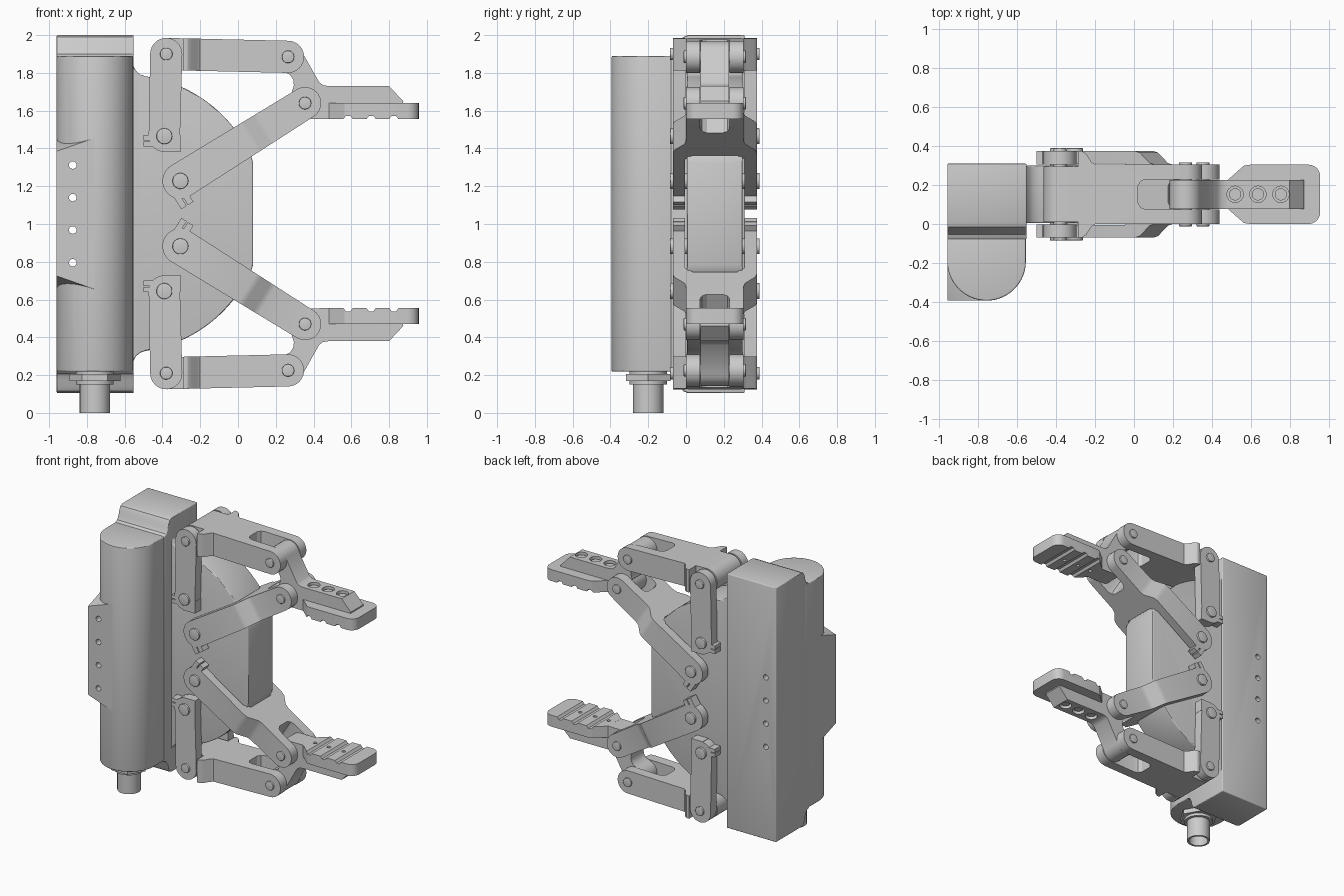
import bpy, bmesh, math
from mathutils import Matrix, Vector

if "Cube" in bpy.data.objects:
    bpy.data.objects.remove(bpy.data.objects["Cube"])

P1, P2, P3 = (-0.39, 1.465), (-0.38, 1.9), (0.265, 1.885)
P4, P5 = (-0.305, 1.228), (0.355, 1.64)
MID = 1.055          # height of the mirror plane between both fingers
YC = 0.1525          # centre of the linkage in depth


def finish(name, bm):
    bmesh.ops.recalc_face_normals(bm, faces=bm.faces)
    me = bpy.data.meshes.new(name)
    bm.to_mesh(me)
    bm.free()
    ob = bpy.data.objects.new(name, me)
    bpy.context.collection.objects.link(ob)
    return ob


def prism(name, pts, lo, hi, axis):
    put = {'x': lambda a, b, h: (h, a, b), 'y': lambda a, b, h: (a, h, b),
           'z': lambda a, b, h: (a, b, h)}[axis]
    bm = bmesh.new()
    rings = [[bm.verts.new(put(a, b, h)) for a, b in pts] for h in (lo, hi)]
    n = len(pts)
    bm.faces.new(rings[0])
    bm.faces.new(rings[1])
    for i in range(n):
        j = (i + 1) % n
        bm.faces.new((rings[0][i], rings[0][j], rings[1][j], rings[1][i]))
    return finish(name, bm)


def arc(c, r, a0, a1, n=16):
    return [(c[0] + r * math.cos(math.radians(a0 + (a1 - a0) * i / n)),
             c[1] + r * math.sin(math.radians(a0 + (a1 - a0) * i / n))) for i in range(n + 1)]


def capsule(p, q, r1, r2):
    a = math.degrees(math.atan2(q[1] - p[1], q[0] - p[0]))
    return arc(q, r2, a - 90, a + 90) + arc(p, r1, a + 90, a + 270)


def rect(a0, b0, a1, b1):
    return [(a0, b0), (a1, b0), (a1, b1), (a0, b1)]


def disc(name, c, r, lo, hi, axis, n=32):
    return prism(name, arc(c, r, 0, 360 - 360 / n, n - 1), lo, hi, axis)


def join(name, obs):
    bm = bmesh.new()
    for o in obs:
        bm.from_mesh(o.data)
        bpy.data.objects.remove(o)
    return finish(name, bm)


def bake(ob, mod):
    ev = ob.evaluated_get(bpy.context.evaluated_depsgraph_get())
    me = bpy.data.meshes.new_from_object(ev)
    ob.modifiers.remove(mod)
    ob.data = me
    return ob


def cut(ob, tool, op='DIFFERENCE', keep=False):
    m = ob.modifiers.new("cut", 'BOOLEAN')
    m.operation, m.solver, m.object = op, 'EXACT', tool
    bake(ob, m)
    if not keep:
        bpy.data.objects.remove(tool)
    return ob


def bevel(ob, w):
    m = ob.modifiers.new("bevel", 'BEVEL')
    m.width, m.segments, m.angle_limit = w, 3, math.radians(40)
    return bake(ob, m)


# Back block, with a rounded step down to the motor at both ends
step = [(-0.08, 1.89), (-0.055, 1.9), (-0.038, 1.93), (-0.03, 1.965), (-0.015, 1.99), (0.01, 2.0)]
profile = step + [(0.31, 2.0), (0.31, 0.105), (0.01, 0.105)]
profile += [(y, 2.105 - z) for y, z in step[-2::-1]]
block = bevel(prism("back_block", profile, -0.96, -0.552, 'x'), 0.006)

# Motor barrel and its square mounting pad
motor_pts = [(-0.556, -0.02)] + arc((-0.758, -0.192), 0.202, 0, -180, 32) + [(-0.96, -0.02)]
motor = bevel(prism("motor_barrel", motor_pts, 0.218, 1.89, 'z'), 0.008)
bm = bmesh.new()
for x, y, d in ((-0.96, -0.394, 0.33), (-0.76, -0.394, 0.4), (-0.96, -0.19, 0.4), (-0.76, -0.19, 0.4)):
    for s in (-1, 1):
        bm.verts.new((x, y, MID + s * d))
bmesh.ops.convex_hull(bm, input=bm.verts)
pad = finish("mounting_pad", bm)
holes = join("hole_cutter", [disc("h", (-0.875, z), 0.02, -0.6, 0.6, 'y', 20)
                             for z in (0.795, 0.968, 1.14, 1.312)])
for ob in (block, motor, pad):
    cut(ob, holes, keep=True)
bpy.data.objects.remove(holes)

# Cable connector under the motor
disc("connector_flange", (-0.758, -0.2), 0.1, 0.15, 0.23, 'z')
disc("connector_nut", (-0.758, -0.2), 0.135, 0.17, 0.205, 'z', 6)
cut(disc("connector_tube", (-0.758, -0.2), 0.08, 0.0, 0.2, 'z'),
    disc("bore", (-0.758, -0.2), 0.066, -0.1, 0.12, 'z'))

# Fan-shaped gear housing
upper = [(0.08, 0.27)] + arc((-0.6, 0), 0.735, 24, 81, 28)
upper += [(-0.515, 0.735), (-0.54, 0.755), (-0.555, 0.785)]
fan = [(x, MID + d) for x, d in upper] + [(x, MID - d) for x, d in reversed(upper)]
bevel(prism("gear_housing", fan, 0.005, 0.3, 'y'), 0.012)

# ---- Upper arm; copied to the lower side afterwards ----
arm = []

# Short crank plates with split clamp ends
for name, lo, hi in (("front_crank", -0.07, -0.002), ("rear_crank", 0.307, 0.375)):
    arm.append(join(name, [
        prism("p", capsule(P1, P2, 0.083, 0.085), lo, hi, 'y'),
        prism("p", rect(-0.5, 1.41, -0.4, 1.437), lo, hi, 'y'),
        prism("p", rect(-0.5, 1.443, -0.4, 1.47), lo, hi, 'y'),
        prism("p", rect(-0.4, 1.38, -0.305, 1.47), lo, hi, 'y')]))


def both_sides(half):
    return half + [(a, 2 * YC - y) for a, y in reversed(half)]


# Top link: tongue, shoulders and a fork for the finger
fork = [(0.4, 0.0), (0.4, 0.075), (0.06, 0.075), (0.035, 0.085), (0.02, 0.11)]
plan = both_sides([(-0.5, 0.01), (-0.288, 0.01), (-0.288, -0.07), (-0.268, -0.07),
                   (-0.245, -0.055), (-0.22, -0.015), (-0.2, 0.0)] + fork)
link = prism("top_link", capsule(P2, P3, 0.085, 0.085), -0.2, 0.5, 'y')
arm.append(cut(link, prism("plan", plan, 1.6, 2.2, 'z'), 'INTERSECT'))

# Diagonal drive link: forked round the housing and round the finger
ang = math.atan2(P5[1] - P4[1], P5[0] - P4[0])
place = Matrix.Translation((P4[0], 0, P4[1])) @ Matrix.Rotation(-ang, 4, 'Y')
plan = both_sides([(-0.2, -0.005), (-0.2, -0.07), (0.42, -0.07), (0.45, -0.062), (0.51, -0.008),
                   (0.54, 0.0), (0.95, 0.0), (0.95, 0.075), (0.66, 0.075), (0.635, 0.085), (0.62, 0.11)])
plan += [(0.4, 0.27), (0.36, 0.31), (-0.2, 0.31)][::-1] + [(0.4, 0.035), (0.36, -0.005)]
link = prism("drive_link", capsule(P4, P5, 0.095, 0.085), -0.2, 0.5, 'y')
tool = prism("plan", plan, -0.3, 0.3, 'z')
tool.data.transform(place)
cut(link, tool, 'INTERSECT')
arm.append(link)
for name, lo, hi in (("front_clamp", -0.07, -0.005), ("rear_clamp", 0.31, 0.375)):
    clamp = join(name, [prism("p", rect(-0.075, -0.13, -0.042, -0.03), lo, hi, 'y'),
                        prism("p", rect(-0.034, -0.13, 0.0, -0.03), lo, hi, 'y')])
    clamp.data.transform(place)
    arm.append(clamp)

# Finger body with counterbored screws
body = arc(P3, 0.082, 10, 255) + [(0.275, 1.79), (0.292, 1.765), (0.296, 1.735), (0.285, 1.7)]
body += arc(P5, 0.083, 140, 270) + [(0.51, 1.555), (0.51, 1.6), (0.87, 1.6), (0.875, 1.65),
                                    (0.8, 1.73), (0.48, 1.73), (0.45, 1.735), (0.43, 1.75)]
finger = prism("finger", body, 0.078, 0.227, 'y')
screw_x = (0.52, 0.637, 0.755)
cut(finger, join("bores", [disc("b", (x, YC), 0.042, 1.68, 1.8, 'z') for x in screw_x]))
arm.append(finger)
arm.append(join("finger_screws", [disc("s", (x, YC), 0.031, 1.65, 1.715, 'z') for x in screw_x]))

# Grooved grip pad
side = [(0.48, 1.64), (0.48, 1.555)]
for c in (0.583, 0.705, 0.825):
    side += [(c - 0.025, 1.555), (c - 0.012, 1.572), (c + 0.012, 1.572), (c + 0.025, 1.555)]
side += [(0.957, 1.555), (0.957, 1.64)]
plan = [(0.48, 0.08), (0.565, 0.005), (0.6, 0.0)] + arc((0.897, 0.06), 0.06, -90, 0, 6)
plan += [(x, 2 * YC - y) for x, y in reversed(plan)]
grip = cut(prism("grip_pad", side, -0.1, 0.4, 'y'), prism("plan", plan, 1.4, 1.8, 'z'), 'INTERSECT')
arm.append(cut(grip, join("bores", [disc("b", (x, YC), 0.013, 1.5, 1.6, 'z', 16)
                                    for x in (0.53, 0.643, 0.765)])))

# Pivot pins
for name, p, r, lo, hi in (("crank_pin", P1, 0.042, -0.085, 0.39), ("outer_pin", P2, 0.033, -0.085, 0.39),
                           ("drive_pin", P4, 0.042, -0.085, 0.39), ("finger_pin", P3, 0.033, -0.012, 0.317),
                           ("grip_pin", P5, 0.033, -0.012, 0.317)):
    arm.append(bevel(disc(name, p, r, lo, hi, 'y'), 0.004))

# Lower arm as a mirror image
flip = Matrix.Translation((0, 0, 2 * MID)) @ Matrix.Diagonal((1, 1, -1, 1))
for ob in arm:
    me = ob.data.copy()
    me.transform(flip)
    me.flip_normals()
    bpy.context.collection.objects.link(bpy.data.objects.new("lower_" + ob.name, me))
    ob.name = "upper_" + ob.name

# Smooth shading with sharp edges kept
for ob in bpy.context.scene.objects:
    ob.select_set(True)
    bpy.context.view_layer.objects.active = ob
bpy.ops.object.shade_smooth_by_angle(angle=math.radians(30))
